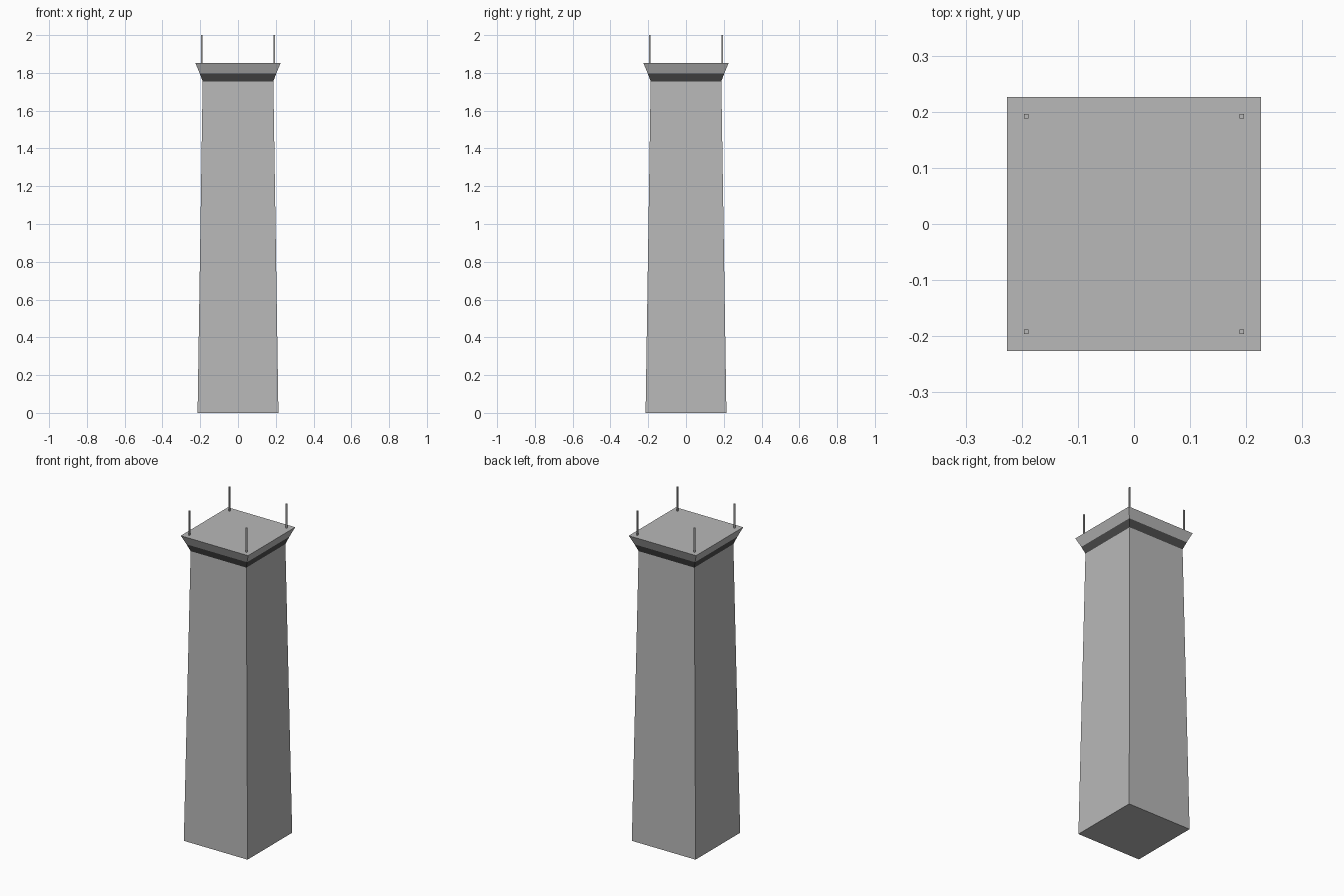
import bpy, bmesh

cube = bpy.data.objects.get("Cube")
if cube:
    bpy.data.objects.remove(cube, do_unlink=True)


def make_material(name, value):
    mat = bpy.data.materials.new(name)
    mat.use_nodes = True
    color = (value, value, value, 1)
    mat.diffuse_color = color
    mat.node_tree.nodes["Principled BSDF"].inputs["Base Color"].default_value = color
    return mat


concrete = make_material("concrete_grey", 0.48)
glass = make_material("dark_glass", 0.075)


def square_tower(name, rings, mats, center=(0, 0), dark_band=None):
    """Stack square rings of (half width, height) into a closed solid."""
    bm = bmesh.new()
    loops = [[bm.verts.new((center[0] + sx * h, center[1] + sy * h, z))
              for sx, sy in ((-1, -1), (1, -1), (1, 1), (-1, 1))]
             for h, z in rings]
    for level, (low, high) in enumerate(zip(loops, loops[1:])):
        for i in range(4):
            j = (i + 1) % 4
            face = bm.faces.new((low[i], low[j], high[j], high[i]))
            face.material_index = int(level == dark_band)
    bm.faces.new(loops[0][::-1])
    bm.faces.new(loops[-1])
    mesh = bpy.data.meshes.new(name)
    bm.to_mesh(mesh)
    bm.free()
    for mat in mats:
        mesh.materials.append(mat)
    obj = bpy.data.objects.new(name, mesh)
    bpy.context.collection.objects.link(obj)
    return obj


# Tapered shaft
square_tower("tower_shaft", [(0.214, 0), (0.187, 1.755)], [concrete])

# Flared cabin with a dark window band around its lower half
square_tower("tower_cabin", [(0.187, 1.755), (0.203, 1.798), (0.226, 1.853)],
             [concrete, glass], dark_band=0)

# Corner masts on the roof
for side_x, x in (("right", -0.192), ("left", 0.192)):
    for side_y, y in (("front", -0.192), ("back", 0.192)):
        square_tower(f"mast_{side_y}_{side_x}", [(0.004, 1.85), (0.004, 2.0)],
                     [concrete], center=(x, y))
